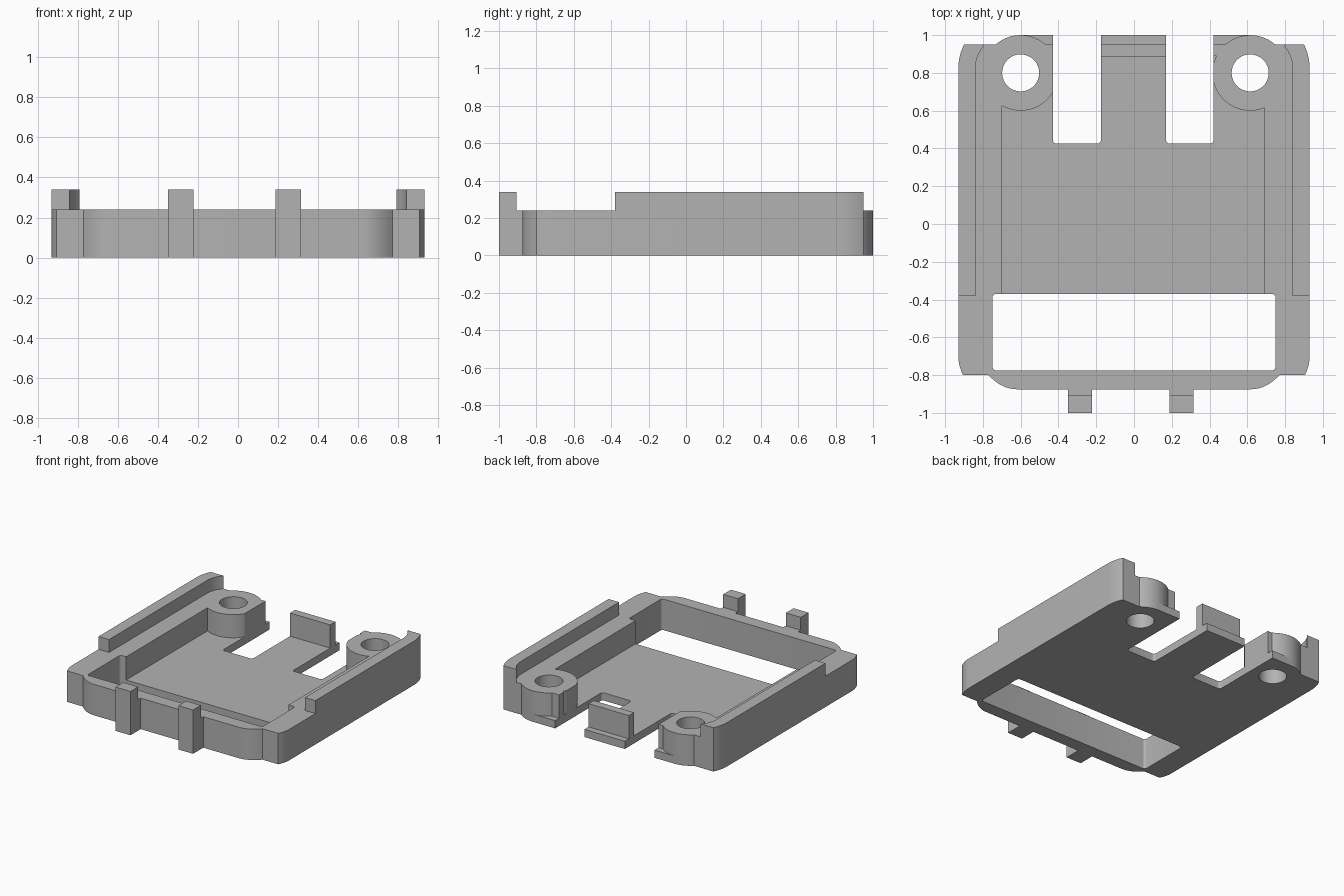
import bpy, bmesh
from math import sin, cos, pi, radians
from mathutils import Vector

if "Cube" in bpy.data.objects:
    bpy.data.objects.remove(bpy.data.objects["Cube"], do_unlink=True)

grey = bpy.data.materials.new("Plain grey")
grey.use_nodes = True
grey.diffuse_color = (0.45, 0.45, 0.45, 1)
grey.node_tree.nodes["Principled BSDF"].inputs["Base Color"].default_value = grey.diffuse_color

FLOOR, RIM, RAIL = 0.06, 0.24, 0.34


def prism(name, pts, z0, z1):
    """Extrude a closed counter-clockwise outline between two heights."""
    bm = bmesh.new()
    face = bm.faces.new([bm.verts.new((x, y, z0)) for x, y in pts])
    res = bmesh.ops.extrude_face_region(bm, geom=[face])
    top = [g for g in res["geom"] if isinstance(g, bmesh.types.BMVert)]
    bmesh.ops.translate(bm, verts=top, vec=(0, 0, z1 - z0))
    bmesh.ops.recalc_face_normals(bm, faces=bm.faces)
    mesh = bpy.data.meshes.new(name)
    bm.to_mesh(mesh)
    bm.free()
    mesh.materials.append(grey)
    ob = bpy.data.objects.new(name, mesh)
    bpy.context.collection.objects.link(ob)
    return ob


def arc(cx, cy, r, a0, a1, n):
    return [(cx + r * cos(radians(a0 + (a1 - a0) * i / n)),
             cy + r * sin(radians(a0 + (a1 - a0) * i / n))) for i in range(n + 1)]


def box(name, x0, x1, y0, y1, z0, z1, r=0):
    """Block with optionally rounded vertical edges."""
    if not r:
        return prism(name, [(x0, y0), (x1, y0), (x1, y1), (x0, y1)], z0, z1)
    corners = [(x1 - r, y1 - r, 0), (x0 + r, y1 - r, 90),
               (x0 + r, y0 + r, 180), (x1 - r, y0 + r, 270)]
    return prism(name, [p for cx, cy, a in corners for p in arc(cx, cy, r, a, a + 90, 5)], z0, z1)


def curve(p0, p1, p2, n=8):
    """Quadratic bend from p0 to p2."""
    a, b, c = Vector(p0), Vector(p1), Vector(p2)
    return [tuple(a * (1 - t) ** 2 + b * 2 * t * (1 - t) + c * t * t)
            for t in (i / n for i in range(n + 1))]


def combine(ob, other, operation):
    mod = ob.modifiers.new("cut", "BOOLEAN")
    mod.operation, mod.object, mod.solver = operation, other, "EXACT"
    bpy.context.view_layer.objects.active = ob
    bpy.ops.object.modifier_apply(modifier=mod.name)
    bpy.data.objects.remove(other, do_unlink=True)


# Frame outline: right half, then mirrored
rear = curve((0.93, 0.82), (0.93, 0.89), (0.9, 0.95))
front = curve((0.905, -0.8), (0.93, -0.75), (0.93, -0.7))
nose = curve((0.62, -0.875), (0.7, -0.875), (0.77, -0.8))
half = nose + front + rear
frame = prism("frame", half + [(-x, y) for x, y in reversed(half)], 0, RIM)

# Hollow interior above the floor, open at the back
combine(frame, box("cavity", -0.70, 0.692, -0.6, 1.2, FLOOR, 1), "DIFFERENCE")

# Rear lip of the floor
combine(frame, box("lip", -0.6, 0.615, 0.7, 1.0, 0, FLOOR), "UNION")

# Screw bosses with the short rear wall stubs beside them
for x, side in ((-0.6, 1), (0.615, -1)):
    combine(frame, prism("boss", arc(x, 0.8, 0.2, 0, 354.375, 63), 0, RIM), "UNION")
    x0, x1 = sorted((x + side * 0.05, x + side * 0.25))
    combine(frame, box("stub", x0, x1, 0.89, 0.95, 0.02, RIM), "UNION")

# Openings: wide window, two rear slots, screw holes
combine(frame, box("window", -0.75, 0.75, -0.775, -0.37, -1, 1, 0.02), "DIFFERENCE")
for x0, x1 in ((-0.43, -0.175), (0.17, 0.422)):
    combine(frame, box("slot", x0, x1, 0.425, 1.5, -1, 1, 0.02), "DIFFERENCE")
for x in (-0.6, 0.615):
    combine(frame, prism("hole", arc(x, 0.8, 0.098, 0, 352.5, 47), -1, 1), "DIFFERENCE")

# Upright tab on the centre tongue
tab = box("rear_tab", -0.175, 0.17, 0.887, 0.95, FLOOR, RIM)

# Raised rails along both sides
inner = curve((0.79, 0.95), (0.84, 0.89), (0.84, 0.82))
rail_pts = [(0.84, -0.38), (0.93, -0.38)] + rear + inner
rails = [prism("left_rail", rail_pts, RIM, RAIL),
         prism("right_rail", [(-x, y) for x, y in reversed(rail_pts)], RIM, RAIL)]

# Front pegs: rim-high neck with a taller outer post
pegs = []
for name, x0, x1 in (("right_peg", -0.35, -0.222), ("left_peg", 0.188, 0.315)):
    peg = box(name, x0, x1, -1.0, -0.875, 0, RAIL)
    combine(peg, box("notch", x0 - 1, x1 + 1, -0.905, 0, RIM, 1), "DIFFERENCE")
    pegs.append(peg)

# Smooth curved walls, keep edges sharp
bpy.ops.object.select_all(action="DESELECT")
for ob in [frame, tab] + rails + pegs:
    ob.select_set(True)
bpy.context.view_layer.objects.active = frame
bpy.ops.object.shade_smooth_by_angle(angle=radians(25))
